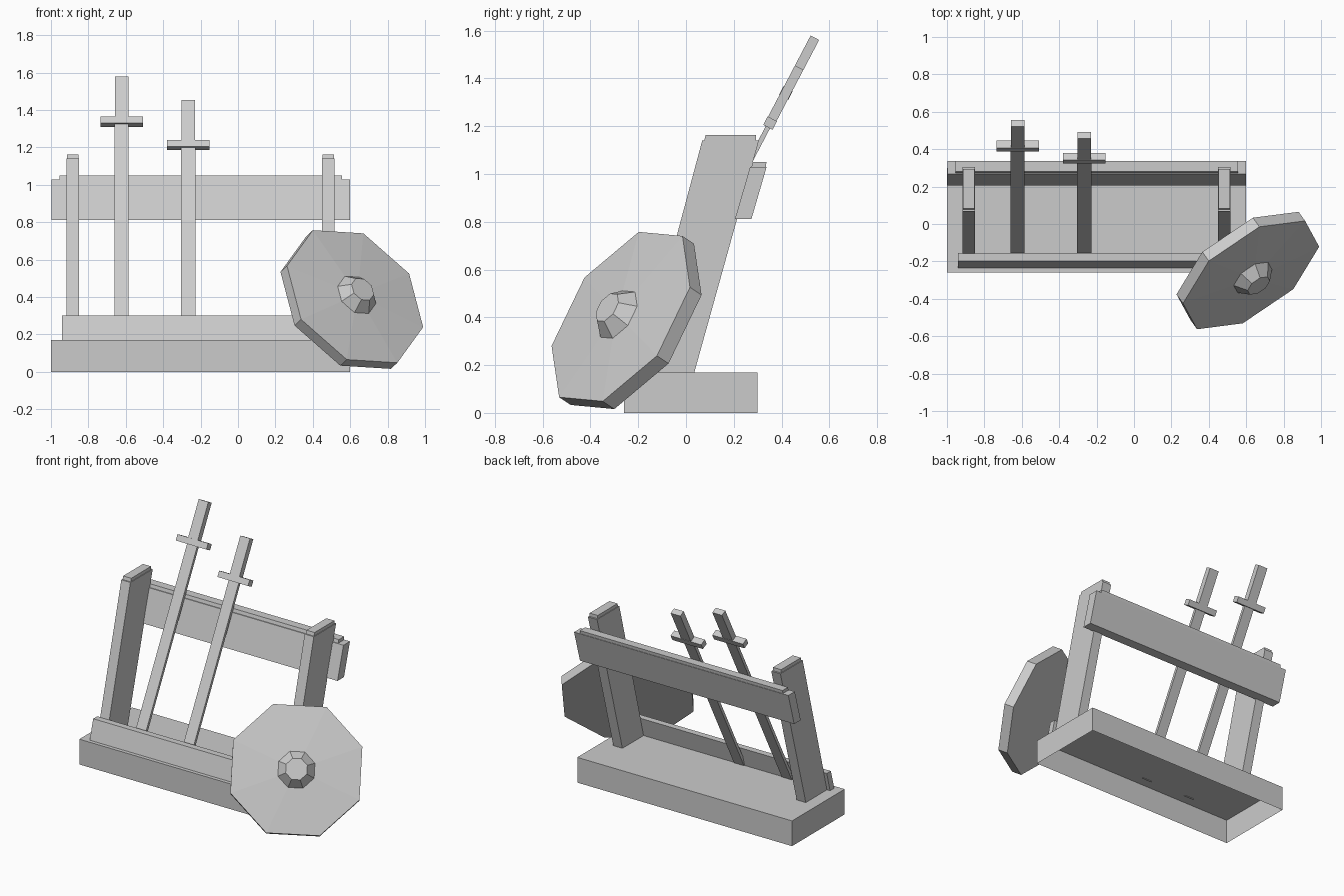
import bpy, bmesh, math
from mathutils import Matrix, Vector

cube = bpy.data.objects.get("Cube")
if cube:
    bpy.data.objects.remove(cube, do_unlink=True)

GREY = (0.6, 0.6, 0.6, 1)
mat = bpy.data.materials.new("light_grey")
mat.use_nodes = True
mat.diffuse_color = GREY
mat.node_tree.nodes["Principled BSDF"].inputs["Base Color"].default_value = GREY

MID_X = -0.2      # centre line of the rack
BASE_TOP = 0.17


def finish(name, bm, matrix=None):
    bmesh.ops.recalc_face_normals(bm, faces=bm.faces)
    mesh = bpy.data.meshes.new(name)
    bm.to_mesh(mesh)
    bm.free()
    mesh.materials.append(mat)
    obj = bpy.data.objects.new(name, mesh)
    bpy.context.collection.objects.link(obj)
    if matrix:
        obj.matrix_world = matrix
    return obj


def loft(name, rings, matrix=None):
    """Skin a list of equal-sized point rings and cap both ends."""
    bm = bmesh.new()
    loops = [[bm.verts.new(p) for p in ring] for ring in rings]
    n = len(loops[0])
    for a, b in zip(loops, loops[1:]):
        for i in range(n):
            j = (i + 1) % n
            bm.faces.new((a[i], a[j], b[j], b[i]))
    bm.faces.new(loops[0])
    bm.faces.new(loops[-1])
    return finish(name, bm, matrix)


def plank(name, x0, x1, profile):
    """Extrude a side profile of (y, z) points along x."""
    return loft(name, [[(x, y, z) for y, z in profile] for x in (x0, x1)])


def box(name, size, centre, matrix):
    bm = bmesh.new()
    bmesh.ops.create_cube(bm, size=1)
    bmesh.ops.scale(bm, vec=size, verts=bm.verts)
    bmesh.ops.translate(bm, vec=centre, verts=bm.verts)
    return finish(name, bm, matrix)


# Base: a shell that is open underneath
bm = bmesh.new()
bmesh.ops.create_cube(bm, size=1)
bmesh.ops.scale(bm, vec=(1.6, 0.56, BASE_TOP), verts=bm.verts)
bmesh.ops.translate(bm, vec=(MID_X, 0.02, BASE_TOP / 2), verts=bm.verts)
bmesh.ops.recalc_face_normals(bm, faces=bm.faces)
under = [f for f in bm.faces if f.normal.z < -0.5]
bmesh.ops.delete(bm, geom=under, context='FACES')
finish("base", bm)

# Leaning front rail
plank("front_rail", MID_X - 0.74, MID_X + 0.74,
      [(-0.235, BASE_TOP), (-0.19, BASE_TOP), (-0.155, 0.3), (-0.198, 0.3)])

# Two leaning posts with small caps
for side, label in ((-1, "right"), (1, "left")):
    x = MID_X + side * 0.683
    plank(label + "_post", x - 0.034, x + 0.034,
          [(-0.192, BASE_TOP), (0.035, BASE_TOP), (0.305, 1.14), (0.068, 1.14)])
    plank(label + "_post_cap", x - 0.03, x + 0.03,
          [(0.075, 1.135), (0.293, 1.135), (0.293, 1.162), (0.082, 1.162)])

# Back beam and its cap strip
plank("back_beam", MID_X - 0.798, MID_X + 0.798,
      [(0.205, 0.812), (0.274, 0.812), (0.337, 1.028), (0.268, 1.028)])
plank("back_beam_cap", MID_X - 0.755, MID_X + 0.755,
      [(0.273, 1.025), (0.333, 1.025), (0.337, 1.05), (0.28, 1.05)])

# Two swords leaning on the beam, points down behind the rail
LEAN = math.radians(27.7)
for label, x, guard_z in (("right", -0.622, 1.338), ("left", -0.266, 1.213)):
    guard_y = 0.352 + (guard_z - 1.213) * math.tan(LEAN)
    frame = Matrix.Translation((x, guard_y, guard_z)) @ Matrix.Rotation(-LEAN, 4, 'X')
    length = (guard_z - BASE_TOP) / math.cos(LEAN)
    box(label + "_sword_blade", (0.075, 0.02, length), (0, 0, -length / 2), frame)
    box(label + "_sword_guard", (0.228, 0.044, 0.04), (0, 0, 0), frame)
    box(label + "_sword_grip", (0.072, 0.04, 0.262), (0, 0, 0.131), frame)

# Eight-sided shield with a raised boss, propped against the left corner
normal = Vector((0.512, -0.713, 0.478)).normalized()
corner = Vector((-0.222, 0.074, 0.348))
u = (corner - normal * corner.dot(normal)).normalized()
frame = Matrix((u, normal.cross(u), normal)).transposed().to_4x4()
frame.translation = (0.626, -0.273, 0.403)


def octagon(radius, height):
    return [(radius * math.cos(k * math.pi / 4), radius * math.sin(k * math.pi / 4), height)
            for k in range(8)]


loft("shield", [octagon(0.427, -0.068), octagon(0.427, 0), octagon(0.12, 0.018),
                octagon(0.07, 0.08)], frame)
